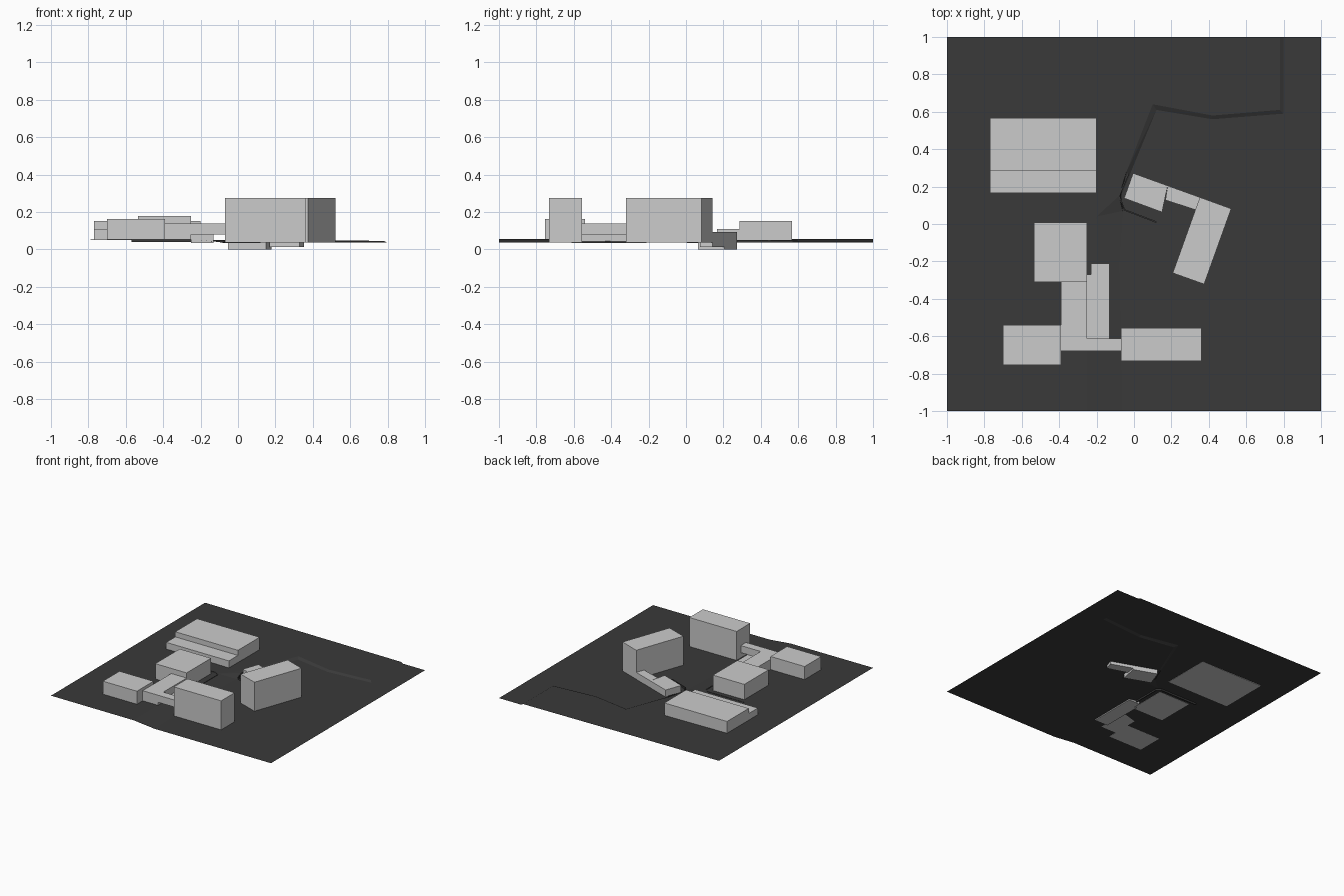
import bpy, bmesh
from mathutils import Vector

cube = bpy.data.objects.get("Cube")
if cube:
    bpy.data.objects.remove(cube, do_unlink=True)


def material(name, grey):
    m = bpy.data.materials.new(name)
    m.use_nodes = True
    colour = (grey, grey, grey, 1)
    m.diffuse_color = colour
    m.node_tree.nodes["Principled BSDF"].inputs["Base Color"].default_value = colour
    return m


WALL = material("pale grey building", 0.6)
GROUND = material("dark grey ground", 0.042)


def finish(name, bm, mat):
    mesh = bpy.data.meshes.new(name)
    bm.to_mesh(mesh)
    bm.free()
    mesh.materials.append(mat)
    ob = bpy.data.objects.new(name, mesh)
    bpy.context.collection.objects.link(ob)
    return ob


def prism(name, outline, z0, z1, mat=WALL):
    """Extrude a plan outline from z0 up to z1."""
    bm = bmesh.new()
    base = bm.faces.new([bm.verts.new((x, y, z0)) for x, y in outline])
    out = bmesh.ops.extrude_face_region(bm, geom=[base])
    top = [v for v in out["geom"] if isinstance(v, bmesh.types.BMVert)]
    bmesh.ops.translate(bm, verts=top, vec=(0, 0, z1 - z0))
    bmesh.ops.recalc_face_normals(bm, faces=bm.faces)
    return finish(name, bm, mat)


def block(name, x0, x1, y0, y1, z0, z1):
    return prism(name, [(x0, y0), (x1, y0), (x1, y1), (x0, y1)], z0, z1)


def curb(name, path, z0, z1, width=0.008):
    """Thin retaining wall following a plan path."""
    pts = [Vector(p) for p in path]
    sides = ([], [])
    for i, p in enumerate(pts):
        d = (pts[min(i + 1, len(pts) - 1)] - pts[max(i - 1, 0)]).normalized()
        n = Vector((-d.y, d.x)) * width / 2
        sides[0].append(p + n)
        sides[1].append(p - n)
    return prism(name, sides[0] + sides[1][::-1], z0, z1, GROUND)


# Terrain: upper terrace, sloping bank and lower plain
# Each bank point: upper x, y, z and lower x, y
bank = [
    (0.78, 1, 0.046, 0.8, 1), (0.78, 0.61, 0.046, 0.8, 0.59),
    (0.42, 0.58, 0.046, 0.42, 0.56), (0.1, 0.64, 0.048, 0.12, 0.61),
    (-0.04, 0.28, 0.05, -0.02, 0.27), (-0.08, 0.15, 0.05, -0.07, 0.15),
    (-0.2, 0.04, 0.053, -0.06, 0.07), (-0.2, -0.22, 0.053, -0.08, -0.22),
    (-0.25, -0.6, 0.055, -0.07, -0.6), (-0.25, -1, 0.055, -0.06, -1),
]
bm = bmesh.new()
upper = [bm.verts.new((x, y, z)) for x, y, z, _, _ in bank]
lower = [bm.verts.new((x, y, 0.036)) for _, _, _, x, y in bank]
west = [bm.verts.new((-1, y, 0.056)) for y in (-1, 1)]
east = [bm.verts.new((1, y, 0.036)) for y in (-1, 1)]
bm.faces.new(upper + west)
bm.faces.new(lower + east)
for i in range(len(bank) - 1):
    bm.faces.new((upper[i], upper[i + 1], lower[i + 1], lower[i]))
bmesh.ops.triangulate(bm, faces=bm.faces[:])
for f in bm.faces:
    f.normal_update()
    if f.normal.z < 0:
        f.normal_flip()
finish("terrain", bm, GROUND)

# Retaining walls
curb("courtyard_wall", [(-0.57, 0.045), (-0.23, 0.045), (-0.2, 0.02), (-0.2, -0.24)], 0.04, 0.056)
curb("wing_wall", [(-0.03, 0.27), (-0.08, 0.15), (-0.05, 0.075), (0.12, 0.01)], 0.034, 0.05)

# North hall with a lower front strip
block("north_hall", -0.77, -0.2, 0.285, 0.567, 0.05, 0.152)
block("north_hall_front", -0.77, -0.2, 0.167, 0.285, 0.05, 0.11)

# Western cluster
block("middle_block", -0.535, -0.25, -0.31, 0.007, 0.052, 0.18)
block("southwest_block", -0.7, -0.39, -0.755, -0.54, 0.054, 0.162)
prism("link_block", [(-0.39, -0.68), (-0.25, -0.68), (-0.25, -0.31), (-0.39, -0.31)], 0.054, 0.138)
block("link_bridge", -0.25, -0.07, -0.68, -0.612, 0.08, 0.138)
prism("link_low_wing", [(-0.25, -0.612), (-0.13, -0.612), (-0.13, -0.21),
                        (-0.23, -0.21), (-0.23, -0.27), (-0.25, -0.27)], 0.035, 0.08)
block("south_tower", -0.07, 0.36, -0.733, -0.557, 0.037, 0.275)

# Rotated eastern tower with a low wing
prism("east_tower", [(0.352, 0.143), (0.52, 0.082), (0.375, -0.322), (0.207, -0.262)], 0.037, 0.275)
prism("east_wing", [(-0.005, 0.272), (0.18, 0.205), (0.15, 0.063), (-0.053, 0.138)], 0.0, 0.093)
prism("east_connector", [(0.18, 0.205), (0.352, 0.143), (0.33, 0.075), (0.168, 0.128)], 0.012, 0.093)
